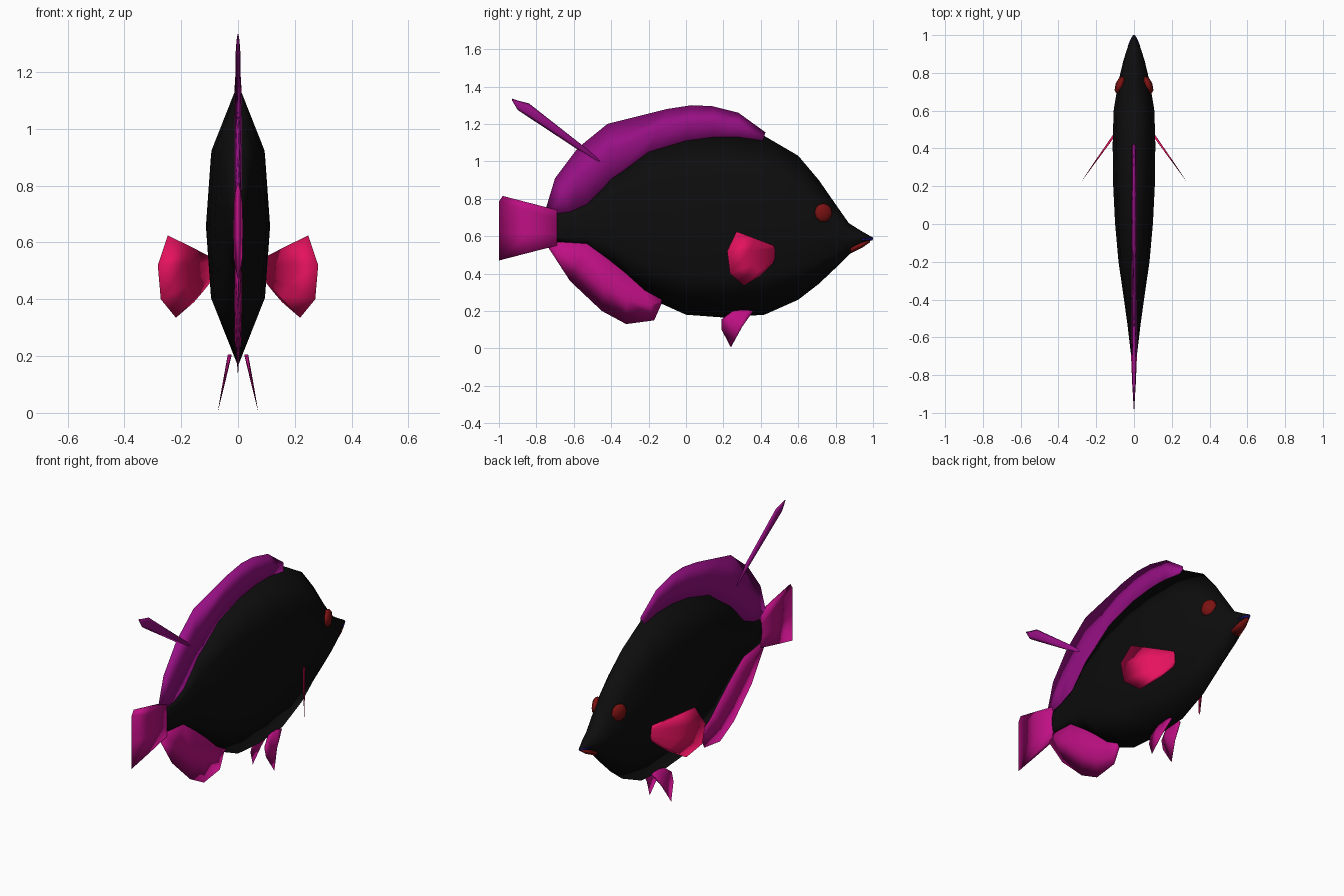
import bpy, bmesh
from mathutils import Vector

if "Cube" in bpy.data.objects:
    bpy.data.objects.remove(bpy.data.objects["Cube"])


def material(name, r, g, b):
    m = bpy.data.materials.new(name)
    m.use_nodes = True
    m.diffuse_color = (r, g, b, 1)
    m.node_tree.nodes["Principled BSDF"].inputs["Base Color"].default_value = (r, g, b, 1)
    return m


BLACK = material("black", .004, .004, .004)
PURPLE = material("purple", .31, .005, .23)
MAGENTA = material("magenta", .52, .005, .23)
CRIMSON = material("crimson", .78, .006, .11)
DARK_RED = material("dark red", .2, .006, .006)
BLUE = material("blue", .01, .005, .2)


def finish(name, bm, mat, angle=180):
    bmesh.ops.recalc_face_normals(bm, faces=bm.faces)
    mesh = bpy.data.meshes.new(name)
    bm.to_mesh(mesh)
    bm.free()
    mesh.materials.append(mat)
    mesh.shade_smooth()
    obj = bpy.data.objects.new(name, mesh)
    bpy.context.collection.objects.link(obj)
    return obj


def skin(name, rings, mat):
    """Bridge equal rings of points and cap both ends."""
    bm = bmesh.new()
    rows = [[bm.verts.new(p) for p in ring] for ring in rings]
    n = len(rows[0])
    for a, b in zip(rows, rows[1:]):
        for i in range(n):
            j = (i + 1) % n
            bm.faces.new((a[i], a[j], b[j], b[i]))
    bm.faces.new(rows[0])
    bm.faces.new(rows[-1])
    bmesh.ops.remove_doubles(bm, verts=bm.verts, dist=.0005)
    return finish(name, bm, mat)


SECTION = [(0, 1), (.84, .53), (1, 0), (.84, -.53),
           (0, -1), (-.84, -.53), (-1, 0), (-.84, .53)]


def loft(name, stations, mat):
    """Eight-sided sections from (y, top, bottom, half width)."""
    return skin(name, [[(u * w, y, (t + b) / 2 + v * (t - b) / 2) for u, v in SECTION]
                       for y, t, b, w in stations], mat)


def fin(name, inner, outer, thick, mat, offset=lambda y, z: 0):
    """Blade, thick along the inner edge and sharp along the outer edge."""
    rings = []
    for a, b in zip(inner, outer):
        a, b = Vector(a), Vector(b)
        ring = []
        for f, t in ((0, 1), (.5, .6), (1, 0), (.5, -.6), (0, -1)):
            y, z = a.lerp(b, f)
            ring.append((offset(y, z) + t * thick, y, z))
        rings.append(ring)
    return skin(name, rings, mat)


# Body
loft("body", [
    (-.725, .68, .62, .006), (-.7, .73, .565, .015), (-.64, .745, .55, .022),
    (-.53, .79, .535, .035), (-.4, .94, .44, .053), (-.2, 1.08, .27, .082),
    (0, 1.145, .18, .1), (.2, 1.16, .165, .11), (.42, 1.135, .18, .113),
    (.6, 1.03, .26, .108), (.71, .9, .345, .09), (.8, .77, .43, .072),
    (.87, .67, .5, .055), (.93, .632, .55, .035), (1, .592, .582, .004)], BLACK)

# Mouth
loft("lower_lip", [(.88, .55, .508, .035), (.94, .572, .537, .026),
                   (.985, .58, .568, .01)], DARK_RED)
loft("mouth_lining", [(.94, .592, .572, .034), (.97, .592, .576, .022),
                      (.998, .592, .578, .007)], BLUE)

# Fins on the centre line
fin("dorsal_fin",
    [(-.69, .72), (-.62, .73), (-.53, .77), (-.4, .9), (-.2, 1.05),
     (.0, 1.11), (.15, 1.13), (.28, 1.13), (.41, 1.11)],
    [(-.75, .745), (-.7, .91), (-.58, 1.07), (-.42, 1.2), (-.1, 1.28),
     (.03, 1.3), (.14, 1.295), (.28, 1.26), (.425, 1.155)], .013, PURPLE)
fin("anal_fin",
    [(-.69, .57), (-.53, .56), (-.42, .48), (-.32, .4), (-.22, .31), (-.13, .26)],
    [(-.74, .545), (-.62, .36), (-.45, .2), (-.32, .13), (-.17, .15), (-.13, .24)],
    .013, MAGENTA)
fin("tail_fin",
    [(-.69, .74), (-.69, .69), (-.69, .61), (-.69, .55)],
    [(-.98, .815), (-1, .785), (-1, .62), (-1, .47)], .016, MAGENTA)

# Trailing filament on the back
loft("dorsal_filament", [(-.93, 1.335, 1.325, .002), (-.9, 1.325, 1.275, .006),
                         (-.84, 1.31, 1.235, .008), (-.4, .965, .945, .008)], PURPLE)

# Paired fins and eyes
for side, s in (("left", 1), ("right", -1)):
    fin(side + "_pectoral_fin",
        [(.47, .55), (.475, .53), (.475, .5), (.475, .48), (.465, .455)],
        [(.27, .625), (.22, .52), (.235, .4), (.31, .335), (.4, .39)],
        .008, CRIMSON, lambda y, z: s * (.105 + (.47 - y) * .71))
    fin(side + "_pelvic_fin",
        [(.25, .2), (.29, .205), (.33, .205), (.36, .2)],
        [(.19, .155), (.19, .1), (.24, .005), (.3, .115)],
        .007, MAGENTA, lambda y, z: s * (.03 + (.2 - z) * .21))
    bm = bmesh.new()
    bmesh.ops.create_uvsphere(bm, u_segments=8, v_segments=6, radius=.05)
    eye = finish(side + "_eye", bm, DARK_RED)
    eye.scale = (.5, 1, 1)
    eye.rotation_euler.z = s * .35
    eye.location = (s * .074, .735, .725)
